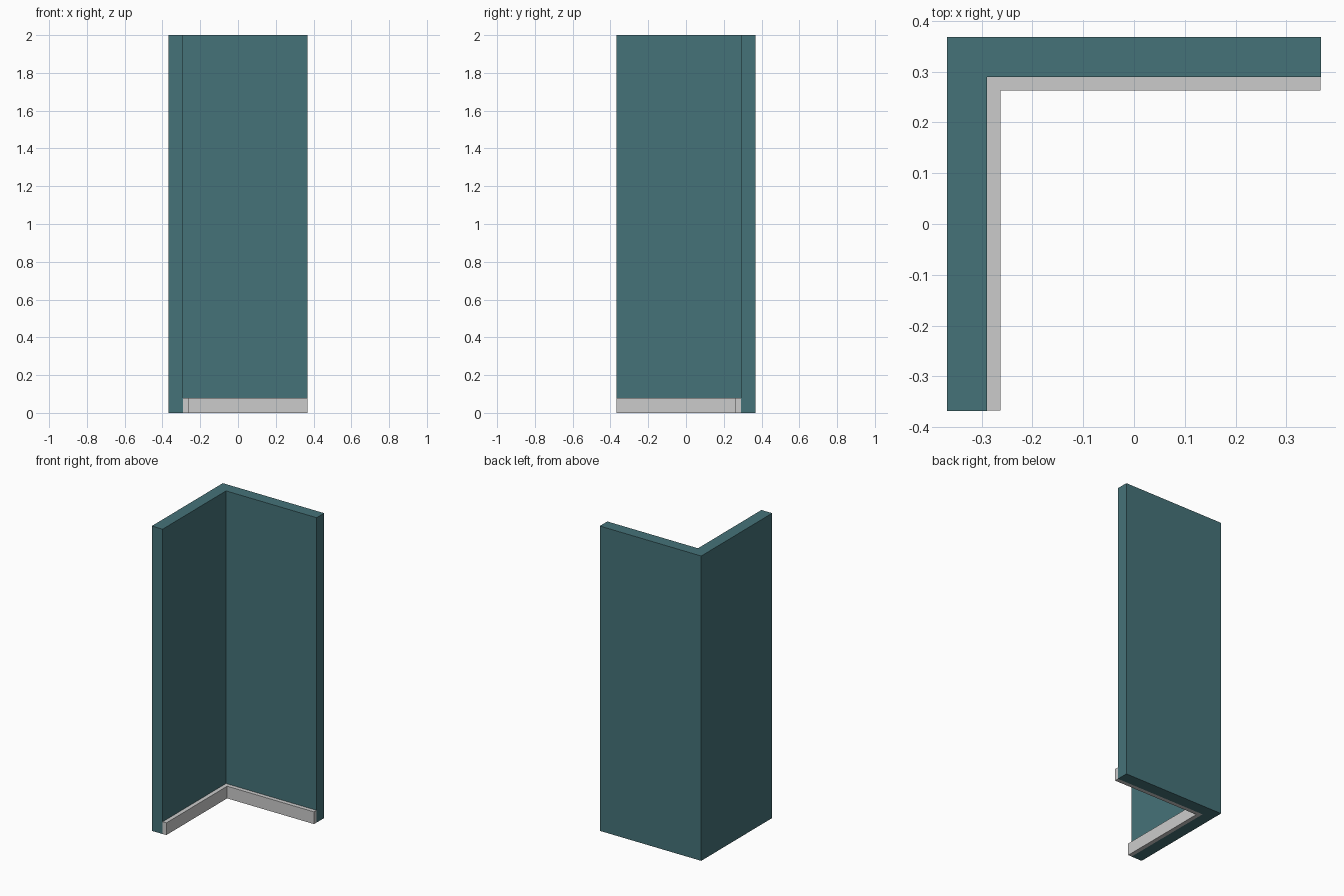
import bpy, bmesh

if "Cube" in bpy.data.objects:
    bpy.data.objects.remove(bpy.data.objects["Cube"])

HALF = 0.368      # half footprint
WALL_IN = 0.29    # inner wall face
TRIM_IN = 0.263   # inner skirting face


def l_prism(name, outer, inner, end, height):
    """Upright L: back leg along x, left leg along y, meeting at the back left."""
    profile = [(-outer, outer), (-outer, -end), (-inner, -end),
               (-inner, inner), (end, inner), (end, outer)]
    bm = bmesh.new()
    face = bm.faces.new([bm.verts.new((x, y, 0)) for x, y in profile])
    top = bmesh.ops.extrude_face_region(bm, geom=[face])
    verts = [g for g in top["geom"] if isinstance(g, bmesh.types.BMVert)]
    bmesh.ops.translate(bm, verts=verts, vec=(0, 0, height))
    bmesh.ops.recalc_face_normals(bm, faces=bm.faces)
    mesh = bpy.data.meshes.new(name)
    bm.to_mesh(mesh)
    bm.free()
    obj = bpy.data.objects.new(name, mesh)
    bpy.context.collection.objects.link(obj)
    return obj


# Corner wall
wall = l_prism("corner_wall", HALF, WALL_IN, HALF, 2.0)
teal = bpy.data.materials.new("teal_paint")
teal.diffuse_color = (0.06, 0.17, 0.19, 1)
teal.use_nodes = True
teal.node_tree.nodes["Principled BSDF"].inputs["Base Color"].default_value = teal.diffuse_color
wall.data.materials.append(teal)

# Skirting board along the inside of the wall
l_prism("skirting_board", WALL_IN, TRIM_IN, HALF - 0.001, 0.08)
